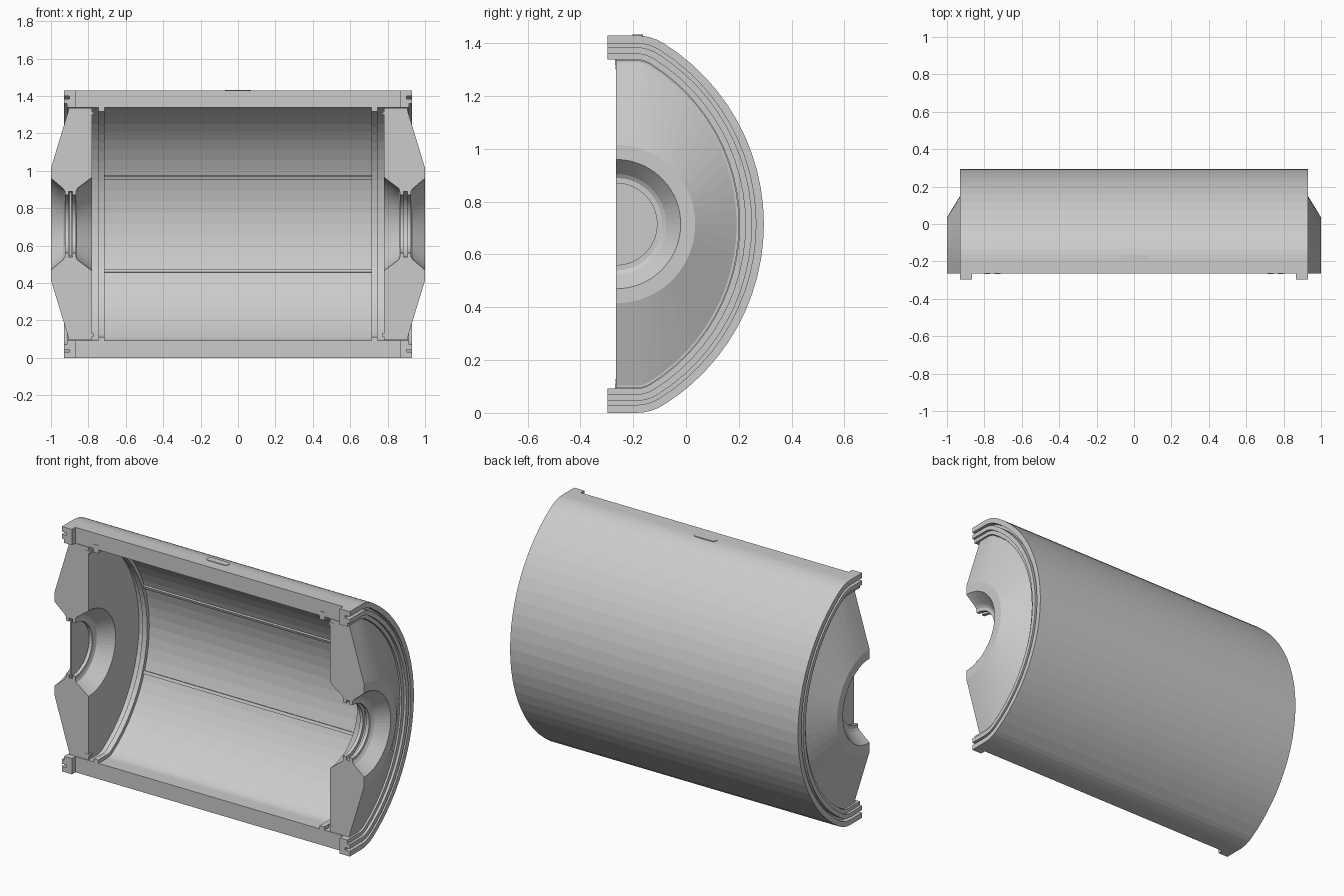
import bpy, bmesh, math
from mathutils import Matrix

if "Cube" in bpy.data.objects:
    bpy.data.objects.remove(bpy.data.objects["Cube"])

ZC, CUT = 0.715, -0.265          # axis height, front section plane
BLEND = math.atan2(0.323, 0.515)  # where the shoulder arc meets the big arc


def oval(t, y0=CUT):
    """Half-oval outline, t inward from the outer wall, as (y, z) points."""
    r, big = 0.2 - t, 0.808 - t
    up = [(y0, 0.515 + r)]
    for i in range(5):
        a = BLEND * i / 4
        up.append((-0.19 + r * math.sin(a), 0.515 + r * math.cos(a)))
    for i in range(1, 12):
        a = BLEND + (math.pi / 2 - BLEND) * i / 12
        up.append((-0.513 + big * math.sin(a), big * math.cos(a)))
    full = up + [(-0.513 + big, 0)] + [(y, -h) for y, h in reversed(up)]
    return [(y, ZC + h) for y, h in full]


COUNT = len(oval(0))


def circ(r):
    """Half circle around the bore with as many points as the oval."""
    return [(CUT + r * math.sin(math.pi * i / (COUNT - 1)),
             ZC + r * math.cos(math.pi * i / (COUNT - 1))) for i in range(COUNT)]


def finish(name, bm, mirror):
    bmesh.ops.recalc_face_normals(bm, faces=bm.faces)
    me = bpy.data.meshes.new(name)
    bm.to_mesh(me)
    bm.free()
    ob = bpy.data.objects.new(name, me)
    bpy.context.collection.objects.link(ob)
    if mirror:
        ob.modifiers.new("mirror", 'MIRROR')
    return ob


def sweep(name, section, mirror=True):
    """Closed section of (x, outline) swept around the half turn."""
    bm = bmesh.new()
    rows = [[bm.verts.new((x, y, z)) for y, z in line] for x, line in section]
    for a, b in zip(rows, rows[1:] + rows[:1]):
        for i in range(COUNT - 1):
            bm.faces.new((a[i], a[i + 1], b[i + 1], b[i]))
    bm.faces.new([r[0] for r in rows])
    bm.faces.new([r[-1] for r in rows])
    return finish(name, bm, mirror)


def box(name, loc, size, tilt=0, mirror=False):
    bm = bmesh.new()
    bmesh.ops.create_cube(bm, size=1, matrix=Matrix.Translation(loc)
                          @ Matrix.Rotation(tilt, 4, 'X') @ Matrix.Diagonal((*size, 1)))
    return finish(name, bm, mirror)


# main shell
sweep("shell", [(-0.867, oval(0)), (0.867, oval(0)),
                (0.867, oval(0.092)), (-0.867, oval(0.092))], False)

# grooved end rims, projecting past the section plane
rim = [(.865, 0), (.93, 0), (.93, .03), (.9, .03), (.9, .045), (.93, .045),
       (.93, .07), (.915, .07), (.915, .092), (.865, .092)]
sweep("end_rim", [(x, oval(t, -0.297)) for x, t in rim])

# retaining rings inside the shell
sweep("retaining_ring", [(x, oval(t, CUT - 0.003)) for x, t in
                         [(.715, .065), (.745, .065), (.745, .112), (.715, .112)]])

# conical end caps with a stepped bore
bore = [(1, .3), (1, .245), (.935, .19), (.925, .175), (.925, .155), (.905, .155),
        (.905, .175), (.885, .175), (.885, .155), (.865, .155), (.865, .175),
        (.86, .19), (.78, .25)]
sweep("end_cap", [(.78, oval(.094)), (.905, oval(.094)), (.905, oval(.103))]
      + [(x, circ(r)) for x, r in bore])

# plate closing the left bore
bm = bmesh.new()
line = circ(0.17)
ends = [[bm.verts.new((x, y, z)) for y, z in line] for x in (-0.9, -0.89)]
for e in ends:
    bm.faces.new(e)
for i in range(COUNT):
    j = (i + 1) % COUNT
    bm.faces.new((ends[0][i], ends[0][j], ends[1][j], ends[1][i]))
finish("bore_plate", bm, False)

# lengthwise ribs between the inner wall panels
for side, label in ((1, "upper"), (-1, "lower")):
    box(label + "_rib", (0, 0.155, ZC + side * 0.25), (1.43, 0.016, 0.018),
        side * math.atan2(0.25, 0.668))
    # small locating pins by the caps
    box(label + "_pin", (0.785, CUT + 0.01, ZC + side * 0.593), (0.03, 0.024, 0.014), 0, True)

# raised pill-shaped pad on top
bm = bmesh.new()
pts = []
for sx, start in ((1, -math.pi / 2), (-1, math.pi / 2)):
    for i in range(9):
        a = start + math.pi * i / 8
        pts.append((sx * 0.05 + 0.02 * math.cos(a), -0.183 + 0.02 * math.sin(a)))
face = bm.faces.new([bm.verts.new((x, y, 1.42)) for x, y in pts])
top = bmesh.ops.extrude_face_region(bm, geom=[face])["geom"]
bmesh.ops.translate(bm, vec=(0, 0, 0.013),
                    verts=[v for v in top if isinstance(v, bmesh.types.BMVert)])
finish("top_pad", bm, False)
